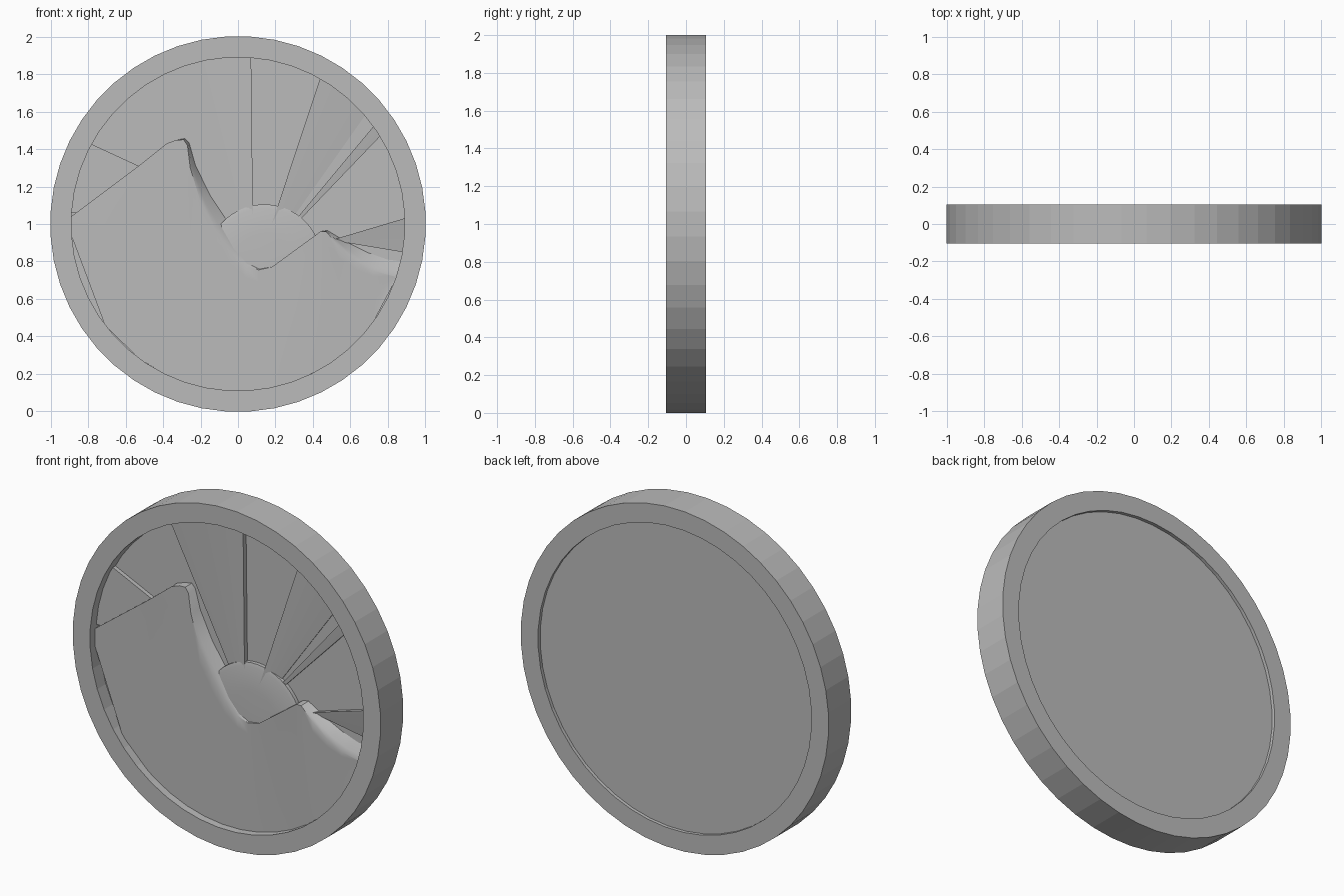
import bpy
import bmesh
from math import sin, cos, radians, sqrt, pi

if "Cube" in bpy.data.objects:
    bpy.data.objects.remove(bpy.data.objects["Cube"])

GREY = (0.5, 0.5, 0.5)
mat = bpy.data.materials.new("plain grey")
mat.use_nodes = True
mat.diffuse_color = (*GREY, 1)
mat.node_tree.nodes["Principled BSDF"].inputs["Base Color"].default_value = (*GREY, 1)

FRONT, BASE, INNER = -0.105, 0.08, 0.892   # front plane, recess depth, recess radius
SIDES = 48


def finish(name, bm, smooth=None):
    bmesh.ops.remove_doubles(bm, verts=bm.verts, dist=0.0001)
    bmesh.ops.recalc_face_normals(bm, faces=bm.faces)
    mesh = bpy.data.meshes.new(name)
    bm.to_mesh(mesh)
    bm.free()
    mesh.materials.append(mat)
    obj = bpy.data.objects.new(name, mesh)
    bpy.context.collection.objects.link(obj)
    if smooth:
        bpy.ops.object.select_all(action='DESELECT')
        obj.select_set(True)
        bpy.context.view_layer.objects.active = obj
        bpy.ops.object.shade_smooth_by_angle(angle=radians(smooth))
    return obj


def lathe(name, profile, cx, cz, sides, closed=False, smooth=None):
    """Turn (radius, y) points about a front-to-back axis."""
    bm = bmesh.new()
    rings = []
    for r, y in profile:
        angles = [2 * pi * (i + 0.5) / sides for i in range(sides)]
        rings.append([bm.verts.new((cx + r * cos(a), y, cz + r * sin(a))) for a in angles])
    pairs = list(zip(rings, rings[1:])) + ([(rings[-1], rings[0])] if closed else [])
    for a, b in pairs:
        for i in range(sides):
            j = (i + 1) % sides
            bm.faces.new((a[i], a[j], b[j], b[i]))
    if not closed:
        bm.faces.new(rings[0])
        bm.faces.new(rings[-1])
    return finish(name, bm, smooth)


# Outer rim and backing disc
k = 1 / cos(pi / SIDES)
lathe("rim", [(k, FRONT), (k, -FRONT), (0.89, -FRONT), (0.89, FRONT)], 0, 1, SIDES, True)
lathe("backing_disc", [(INNER, FRONT + BASE), (INNER, 0.085)], 0, 1, SIDES)

# Low domed sun
lathe("sun", [(0.03, FRONT + 0.046), (0.15, FRONT + 0.048), (0.29, FRONT + 0.053),
              (0.31, FRONT + 0.058), (0.31, FRONT + BASE)], 0.14, 0.795, SIDES, smooth=30)


def ray(name, in_a, ang_a, dep_a, in_b, ang_b, dep_b, steps=8):
    """Raised wedge between two lines, tilted from depth a to depth b."""
    bm = bmesh.new()
    rows = []
    for i in range(steps + 1):
        t = i / steps
        ang = radians(ang_a + (ang_b - ang_a) * t)
        y = FRONT + dep_a + (dep_b - dep_a) * t
        x, z = (p + (q - p) * t for p, q in zip(in_a, in_b))
        ox, oz = INNER * cos(ang), 1 + INNER * sin(ang)
        back = FRONT + BASE + 0.005
        rows.append([bm.verts.new(c) for c in
                     ((x, y, z), (ox, y, oz), (ox, back, oz), (x, back, z))])
    for a, b in zip(rows, rows[1:]):
        for j in range(4):
            m = (j + 1) % 4
            bm.faces.new((a[j], a[m], b[m], b[j]))
    bm.faces.new(rows[0])
    bm.faces.new(rows[-1])
    finish(name, bm)


# Sun rays
ray("ray_left", (-0.6, 1.06), 176, 0.055, (-0.4, 1.25), 151.4, 0.055)
ray("ray_upper_left", (0, 0.97), 118, 0.072, (0.08, 1.0), 85.5, 0.052)
ray("ray_upper_right", (0.18, 1.0), 60.6, 0.05, (0.27, 1.0), 40.5, 0.074)
ray("ray_thin", (0.28, 0.99), 35.8, 0.06, (0.3, 0.99), 31.7, 0.066)
ray("ray_right", (0.46, 0.9), 2, 0.055, (0.46, 0.92), -9.7, 0.07)

# Wave crest line: x, z, depth, width of the sloping face beyond it
crest = [(-0.89, 1.04, 0.045, 0), (-0.71, 1.175, 0.042, 0), (-0.53, 1.31, 0.036, 0),
         (-0.38, 1.43, 0.03, 0), (-0.33, 1.448, 0.03, 0), (-0.29, 1.45, 0.03, 0.01),
         (-0.27, 1.42, 0.03, 0.015), (-0.255, 1.3, 0.032, 0.035), (-0.2, 1.12, 0.034, 0.065),
         (-0.11, 0.95, 0.036, 0.085), (-0.04, 0.85, 0.038, 0.08), (0.04, 0.78, 0.04, 0.06),
         (0.11, 0.755, 0.04, 0.03), (0.18, 0.77, 0.038, 0), (0.31, 0.865, 0.028, 0),
         (0.44, 0.96, 0.02, 0), (0.47, 0.96, 0.02, 0.01), (0.54, 0.88, 0.028, 0.045),
         (0.63, 0.8, 0.034, 0.08), (0.72, 0.75, 0.038, 0.1), (0.84, 0.72, 0.044, 0.12)]

# Wave body: columns from the sloping foot, over the crest, down to the rim
bm = bmesh.new()
columns = []
ROWS = 10
for x, z, d, w in crest:
    low = 1 - sqrt(max(INNER ** 2 - x * x, 0))
    col = [bm.verts.new((x + w * 0.75, FRONT + BASE + 0.002, z + w * 0.65)),
           bm.verts.new((x + w * 0.25, FRONT + d + 0.012, z + w * 0.22))]
    for i in range(ROWS + 1):
        t = i / ROWS
        col.append(bm.verts.new((x, FRONT + d + (0.045 - d) * t, z + (low - z) * t)))
    columns.append(col)
# Last column closes the gap against the rim
col = []
for i in range(ROWS + 3):
    a = radians(-8 - 11 * min(i, 2) / 2 - 9 * max(i - 2, 0) / ROWS)
    y = FRONT + (BASE, 0.06)[i] if i < 2 else FRONT + 0.045
    col.append(bm.verts.new((INNER * cos(a), y, 1 + INNER * sin(a))))
columns.append(col)
for a, b in zip(columns, columns[1:]):
    for j in range(ROWS + 2):
        bm.faces.new((a[j], a[j + 1], b[j + 1], b[j]))
finish("wave", bm, smooth=30)
